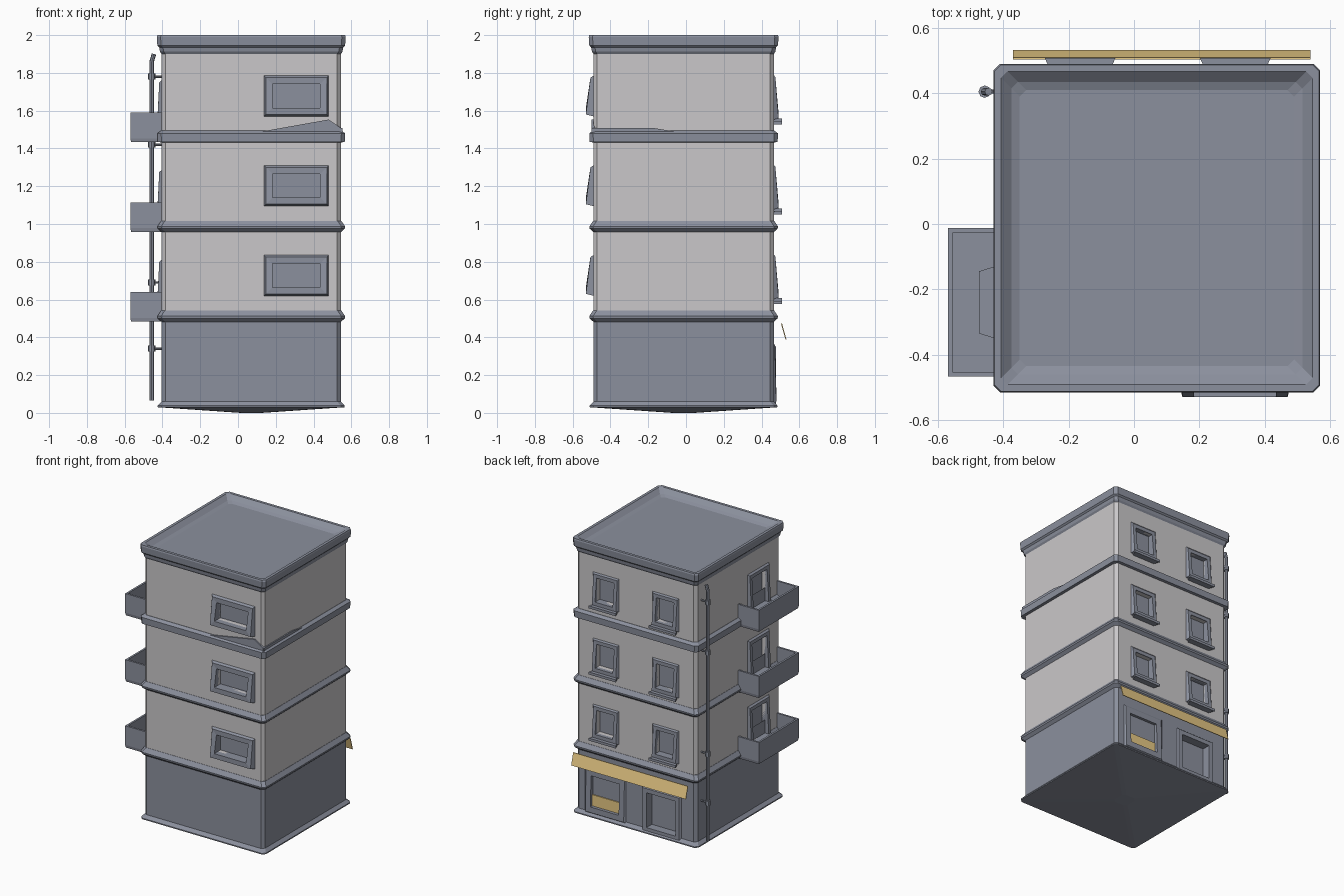
import bpy
import bmesh

if "Cube" in bpy.data.objects:
    bpy.data.objects.remove(bpy.data.objects["Cube"], do_unlink=True)


def material(name, rgb):
    m = bpy.data.materials.new(name)
    m.use_nodes = True
    m.diffuse_color = (*rgb, 1)
    m.node_tree.nodes["Principled BSDF"].inputs["Base Color"].default_value = (*rgb, 1)
    return m


PLASTER = material("pale plaster", (0.59, 0.575, 0.585))
SLATE = material("slate grey", (0.26, 0.28, 0.34))
OCHRE = material("ochre cloth", (0.82, 0.60, 0.24))

# Wall footprint and storey spacing
X0, X1, Y0, Y1 = -0.405, 0.545, -0.49, 0.465
STOREY = 0.475


def loft(name, rings, mat, cap_start=True, cap_end=True):
    """Skin a list of equal-length point rings."""
    bm = bmesh.new()
    loops = [[bm.verts.new(p) for p in ring] for ring in rings]
    n = len(loops[0])
    for a, b in zip(loops, loops[1:]):
        for i in range(n):
            j = (i + 1) % n
            bm.faces.new((a[i], a[j], b[j], b[i]))
    if cap_start:
        bm.faces.new(loops[0][::-1])
    if cap_end:
        bm.faces.new(loops[-1])
    bmesh.ops.recalc_face_normals(bm, faces=bm.faces)
    mesh = bpy.data.meshes.new(name)
    bm.to_mesh(mesh)
    bm.free()
    mesh.materials.append(mat)
    ob = bpy.data.objects.new(name, mesh)
    bpy.context.collection.objects.link(ob)
    return ob


def footprint(grow, z, c=0.02):
    """Chamfered building outline, grown outwards."""
    a, b, d, e = X0 - grow, X1 + grow, Y0 - grow, Y1 + grow
    return [(a + c, d, z), (b - c, d, z), (b, d + c, z), (b, e - c, z),
            (b - c, e, z), (a + c, e, z), (a, e - c, z), (a, d + c, z)]


def band(name, profile, mat):
    return loft(name, [footprint(g, z) for g, z in profile], mat)


def on_wall(side, u, out, z):
    """Point on a wall: u along it, out away from it."""
    return {"front": (u, Y0 - out, z), "back": (u, Y1 + out, z),
            "left": (X1 + out, u, z), "right": (X0 - out, u, z)}[side]


def wall_ring(side, u, z, out_low, out_high):
    return [on_wall(side, u[0], out_low, z[0]), on_wall(side, u[1], out_low, z[0]),
            on_wall(side, u[1], out_high, z[1]), on_wall(side, u[0], out_high, z[1])]


def shrink(r, d):
    return (r[0] + d, r[1] - d)


def opening(name, side, u, z, wall, low=0.025, high=0.012, rim=0.035, depth=0.03):
    """Cut a recess in the wall and fit a framed pane in it."""
    iu, iz = shrink(u, rim), shrink(z, rim)
    cutter = loft("cutter", [wall_ring(side, iu, iz, 0.1, 0.1),
                             wall_ring(side, iu, iz, -depth - 0.01, -depth - 0.01)], SLATE)
    cutter.hide_render = True
    mod = wall.modifiers.new("recess", "BOOLEAN")
    mod.operation, mod.solver, mod.object = "DIFFERENCE", "EXACT", cutter
    bpy.context.view_layer.objects.active = wall
    bpy.ops.object.modifier_apply(modifier=mod.name)
    bpy.data.objects.remove(cutter, do_unlink=True)
    mu, mz = shrink(u, 0.01), shrink(z, 0.01)
    loft(name, [wall_ring(side, u, z, 0, 0),
                wall_ring(side, mu, mz, low, high),
                wall_ring(side, iu, iz, low, high),
                wall_ring(side, iu, iz, -depth, -depth)], SLATE, cap_start=False)


def ledge_piece(name, side, u, z, wide, narrow, reach):
    """Small slab on a wall that narrows or widens as it comes out."""
    loft(name, [wall_ring(side, shrink(u, d), z, out, out)
                for d, out in ((wide, -0.01), (narrow, reach))], SLATE)


# Ground storey, base with a shallow keel, and shop front
ground = band("ground_storey", [(0, 0.035), (0, 0.49)], SLATE)
band("base_ledge", [(-0.42, 0.0), (0.02, 0.03), (0.02, 0.038), (0, 0.06)], SLATE)
opening("shop_window", "back", (0.15, 0.475), (0.05, 0.37), ground, low=0.014, high=0.005, rim=0.05, depth=0.015)
opening("shop_door", "back", (-0.29, 0.02), (0.03, 0.36), ground, low=0.012, high=0.012, rim=0.04, depth=0.05)
loft("shop_window_panel", [wall_ring("back", (0.2, 0.425), (0.10, 0.18), d, d)
                           for d in (-0.016, -0.008)], OCHRE)

# Shop awning, a thin steep sheet
loft("shop_awning", [[(x, 0.503, 0.472), (x, 0.509, 0.472), (x, 0.532, 0.388), (x, 0.527, 0.388)]
                     for x in (-0.37, 0.54)], OCHRE)

# Upper storeys
SHARP = [(0, 0.482), (0.02, 0.500), (0.022, 0.512), (0.002, 0.542)]
SQUARE = [(0, 0.482), (0.02, 0.484), (0.022, 0.53), (0.002, 0.545)]
for i in range(3):
    lift = i * STOREY
    n = str(i + 1)
    wall = band("storey_wall_" + n, [(0, 0.50 + lift), (0, 0.965 + lift)], PLASTER)
    profile = SQUARE if i == 2 else SHARP
    band("storey_ledge_" + n, [(g, z + lift) for g, z in profile], SLATE)
    opening("front_window_" + n, "front", (0.138, 0.48), (0.62 + lift, 0.835 + lift),
            wall, low=0.04, high=0.016, rim=0.045)
    for tag, cx, z0, z1 in (("left", 0.31, 0.602, 0.838), ("right", -0.165, 0.588, 0.825)):
        u = (cx - 0.105, cx + 0.105)
        opening(f"back_{tag}_window_{n}", "back", u, (z0 + lift, z1 + lift),
                wall, low=0.025, high=0.008)
        ledge_piece(f"back_{tag}_sill_{n}", "back", u, (z0 - 0.012 + lift, z0 + 0.006 + lift),
                    0.02, -0.003, 0.043)
    opening("balcony_door_" + n, "right", (-0.36, -0.12), (0.51 + lift, 0.81 + lift),
            wall, low=0.025, high=0.012)
    ledge_piece("balcony_step_" + n, "right", (-0.36, -0.12), (0.505 + lift, 0.545 + lift),
                0, 0.025, 0.07)

    # Open balcony tray with thin parapets
    bx, by = (-0.57, X0 + 0.005), (-0.467, -0.013)
    zb, zt, t = 0.483 + lift, 0.64 + lift, 0.014

    def tray(d, z):
        return [(bx[0] + d, by[0] + d, z), (bx[1], by[0] + d, z),
                (bx[1], by[1] - d, z), (bx[0] + d, by[1] - d, z)]
    loft("balcony_" + n, [tray(0.004, zb), tray(0, zb + 0.02), tray(0, zt),
                          tray(t, zt), tray(t, zb + 0.025)], SLATE)

# Raised flashing where the top ledge climbs the front left corner
CLIMB = {"front": [(0.07, 1.48), (0.48, 1.553), (0.55, 1.505), (0.55, 1.48)],
         "left": [(0.0, 1.48), (-0.17, 1.508), (-0.495, 1.508), (-0.495, 1.48)]}
for side, outline in CLIMB.items():
    loft(f"top_ledge_flashing_{side}",
         [[on_wall(side, u, out, z) for u, z in outline] for out in (-0.005, 0.009)], SLATE)

# Cornice and gently sunken roof
band("roof_cornice", [(0, 1.90), (0.008, 1.912), (0.012, 1.935), (0.022, 1.945), (0.025, 1.99),
                      (0.022, 2.0), (0.002, 2.0), (-0.03, 1.972), (-0.055, 1.962)], SLATE)

# Drain pipe with collars and wall brackets
PX, PY = -0.457, 0.405


def tube(name, points, radius):
    curve = bpy.data.curves.new(name, "CURVE")
    curve.dimensions = "3D"
    curve.bevel_depth = radius
    curve.bevel_resolution = 2
    curve.use_fill_caps = True
    line = curve.splines.new("POLY")
    line.points.add(len(points) - 1)
    for p, co in zip(line.points, points):
        p.co = (*co, 1)
    curve.materials.append(SLATE)
    ob = bpy.data.objects.new(name, curve)
    bpy.context.collection.objects.link(ob)
    bpy.ops.object.select_all(action="DESELECT")
    ob.select_set(True)
    bpy.context.view_layer.objects.active = ob
    bpy.ops.object.convert(target="MESH")
    bpy.ops.object.shade_smooth_by_angle()


tube("drain_pipe", [(PX, PY, 0.065), (PX, PY, 1.86), (PX + 0.012, PY, 1.9)], 0.012)
for i, z in enumerate((0.34, 0.69, 1.42, 1.78)):
    tube(f"pipe_collar_{i + 1}", [(PX, PY, z - 0.016), (PX, PY, z + 0.016)], 0.019)
    tube(f"pipe_bracket_{i + 1}", [(PX, PY, z), (X0 + 0.01, PY, z)], 0.006)
